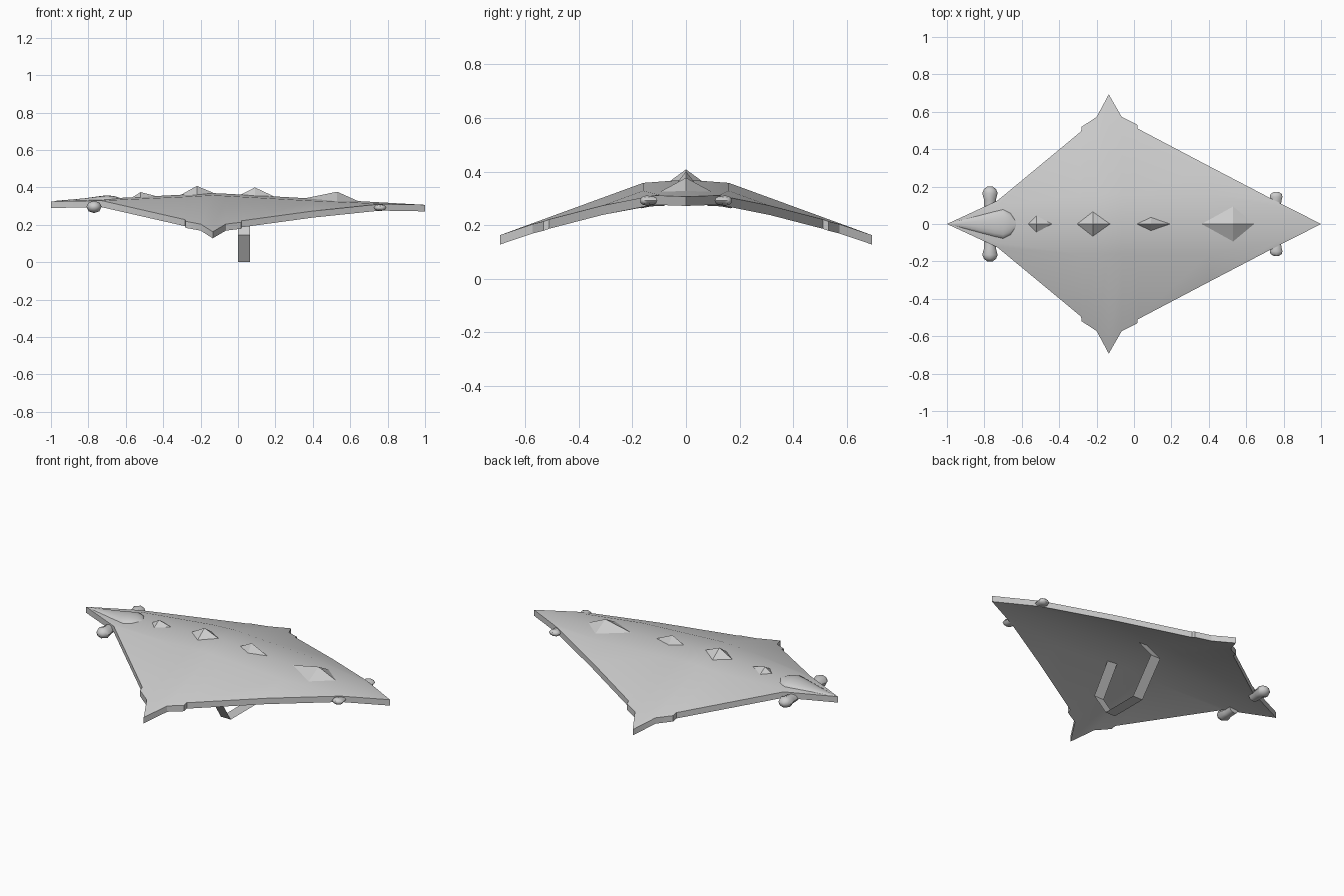
import bpy, bmesh, math
from mathutils import Vector, Matrix

cube = bpy.data.objects.get("Cube")
if cube:
    bpy.data.objects.remove(cube, do_unlink=True)

grey = bpy.data.materials.new("plain_grey")
grey.use_nodes = True
grey.diffuse_color = (0.6, 0.6, 0.6, 1)
grey.node_tree.nodes["Principled BSDF"].inputs["Base Color"].default_value = (0.6, 0.6, 0.6, 1)

THICK = 0.035


def finish(bm, name, angle=30, closed=True):
    if closed:
        bmesh.ops.recalc_face_normals(bm, faces=bm.faces)
    mesh = bpy.data.meshes.new(name)
    bm.to_mesh(mesh)
    bm.free()
    mesh.materials.append(grey)
    obj = bpy.data.objects.new(name, mesh)
    bpy.context.collection.objects.link(obj)
    bpy.ops.object.select_all(action='DESELECT')
    obj.select_set(True)
    bpy.context.view_layer.objects.active = obj
    bpy.ops.object.shade_smooth_by_angle(angle=math.radians(angle))
    return obj


def spine(x):
    """Height of the centre ridge of the plate."""
    return 0.37 - (0.045 * (-0.13 - x) / 0.87 if x < -0.13 else 0.063 * (x + 0.13) / 1.13)


def surface(x, y):
    """Height of the top of the plate, bent down along both wings."""
    y = abs(y)
    return spine(x) - 0.075 * min(y, 0.16) - 0.365 * max(y - 0.16, 0)


# Shield plate: half-widths along its length, swept into a bent sheet
stations = [(-1, 0), (-0.73, 0.125), (-0.283, 0.495), (-0.28, 0.52), (-0.2, 0.572),
            (-0.135, 0.693), (-0.065, 0.572), (0.017, 0.532), (0.02, 0.51),
            (0.4, 0.31), (0.76, 0.122), (1, 0)]
bm = bmesh.new()
rows = []
for x, w in stations:
    kink = min(0.16, 0.8 * w)
    ys = [-w, -kink, 0, kink, w]
    rows.append([bm.verts.new((x, y, surface(x, y))) for y in ys])
for a, b in zip(rows, rows[1:]):
    for i in range(4):
        bm.faces.new((a[i], b[i], b[i + 1], a[i + 1]))
bmesh.ops.remove_doubles(bm, verts=bm.verts, dist=0.0005)
bottom = bmesh.ops.duplicate(bm, geom=bm.verts[:] + bm.edges[:] + bm.faces[:])
low_edges = [e for e in bottom["geom"] if isinstance(e, bmesh.types.BMEdge) and e.is_boundary]
for v in bottom["geom"]:
    if isinstance(v, bmesh.types.BMVert):
        v.co.z -= THICK
low = set(low_edges)
rim = [e for e in bm.edges if e.is_boundary and e not in low]
bmesh.ops.bridge_loops(bm, edges=rim + low_edges)
finish(bm, "shield_plate")


# Faceted studs along the ridge: start, peak, end, half-width, peak height
def stud(name, x0, xp, x1, w, top):
    bm = bmesh.new()
    ring = [(x0, 0), (xp, -w), (x1, 0), (xp, w)]
    base = [bm.verts.new((x, y, surface(x, y) - 0.003)) for x, y in ring]
    peak = bm.verts.new((xp, 0, top))
    for i in range(4):
        bm.faces.new((base[i], base[(i + 1) % 4], peak))
    bm.faces.new(base[::-1])
    finish(bm, name, 20)


stud("ridge_stud_1", -0.57, -0.52, -0.43, 0.05, 0.375)
stud("ridge_stud_2", -0.31, -0.22, -0.12, 0.07, 0.408)
stud("ridge_stud_3", 0.01, 0.09, 0.20, 0.038, 0.40)
stud("ridge_stud_4", 0.35, 0.53, 0.65, 0.10, 0.377)

# Teardrop boss on the nose: rounded arches of growing width
bm = bmesh.new()
arches = []
for x, w, top in [(-0.98, 0.006, 0.328), (-0.82, 0.05, 0.342), (-0.75, 0.068, 0.352),
                  (-0.70, 0.08, 0.358), (-0.66, 0.06, 0.353), (-0.63, 0.015, 0.344)]:
    arch = []
    for i in range(9):
        t = math.pi * i / 8
        foot = surface(x, w) - 0.004
        arch.append(bm.verts.new((x, -w * math.cos(t), foot + (top - foot) * math.sin(t))))
    arches.append(arch)
for a, b in zip(arches, arches[1:]):
    for i in range(9):
        j = (i + 1) % 9
        bm.faces.new((a[i], b[i], b[j], a[j]))
bm.faces.new(arches[0])
bm.faces.new(arches[-1])
finish(bm, "nose_boss", 50)


# Side lugs: turned about an axis pointing outwards
def lug(name, x, z, side, profile, flatten, segments):
    bm = bmesh.new()
    rings = []
    for y, r in profile:
        rings.append([bm.verts.new((x + r * math.cos(2 * math.pi * i / segments), side * y,
                                    z + flatten * r * math.sin(2 * math.pi * i / segments)))
                      for i in range(segments)])
    for a, b in zip(rings, rings[1:]):
        for i in range(segments):
            j = (i + 1) % segments
            bm.faces.new((a[i], a[j], b[j], b[i]))
    bm.faces.new(rings[0])
    bm.faces.new(rings[-1])
    finish(bm, name, 50)


for label, side in (("left", 1), ("right", -1)):
    lug("front_lug_" + label, -0.77, 0.296, side,
        [(0.08, 0.03), (0.13, 0.032), (0.165, 0.041), (0.185, 0.033), (0.2, 0.015)], 0.8, 8)
    lug("rear_lug_" + label, 0.76, 0.292, side,
        [(0.08, 0.025), (0.125, 0.028), (0.145, 0.034), (0.16, 0.03), (0.17, 0.015)], 0.55, 8)

# Thin strap handle hanging beneath the plate
bm = bmesh.new()
path = [(0.1, 0.335), (0.22, 0.19), (0.07, 0), (-0.16, 0), (-0.255, 0.145), (-0.13, 0.335)]
pairs = [[bm.verts.new((x, y, z)) for x in (0, 0.065)] for y, z in path]
for a, b in zip(pairs, pairs[1:]):
    bm.faces.new((a[0], a[1], b[1], b[0]))
finish(bm, "strap_handle", 20, closed=False)
